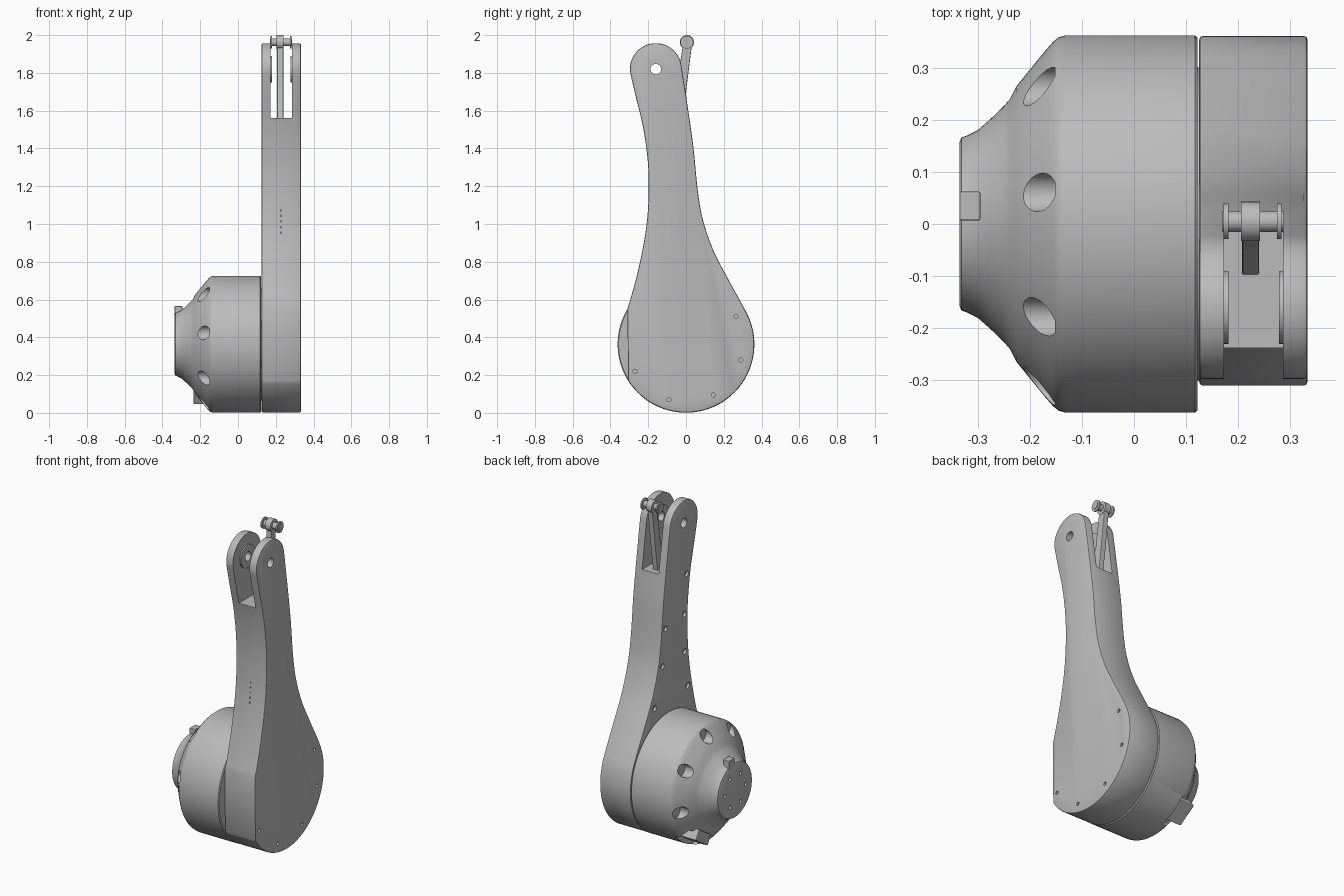
import bpy, bmesh
from math import sin, cos, pi, radians
from mathutils import Vector, Matrix

if "Cube" in bpy.data.objects:
    bpy.data.objects.remove(bpy.data.objects["Cube"])

grey = bpy.data.materials.new("plain grey")
grey.use_nodes = True
grey.diffuse_color = (0.5, 0.5, 0.5, 1)
grey.node_tree.nodes["Principled BSDF"].inputs["Base Color"].default_value = (0.5, 0.5, 0.5, 1)

AXIS = Vector((0, 0, 0.363))      # centre line of the drum
PIVOT = (-0.16, 1.82)             # knee pivot in y, z
HEAD = (0.005, 1.962)             # link pin in y, z


def make(name, bm):
    bmesh.ops.recalc_face_normals(bm, faces=bm.faces)
    mesh = bpy.data.meshes.new(name)
    bm.to_mesh(mesh)
    bm.free()
    mesh.materials.append(grey)
    ob = bpy.data.objects.new(name, mesh)
    bpy.context.collection.objects.link(ob)
    return ob


def activate(ob):
    bpy.ops.object.select_all(action="DESELECT")
    ob.select_set(True)
    bpy.context.view_layer.objects.active = ob


def smooth(ob, angle=32):
    activate(ob)
    bpy.ops.object.shade_smooth_by_angle(angle=radians(angle))


def bevel(ob, width, segments=2):
    activate(ob)
    mod = ob.modifiers.new("edge", "BEVEL")
    mod.width, mod.segments, mod.angle_limit = width, segments, radians(50)
    bpy.ops.object.modifier_apply(modifier=mod.name)


def cut(ob, bm):
    cutter = make("cutter", bm)
    cutter.hide_render = True
    activate(ob)
    mod = ob.modifiers.new("cut", "BOOLEAN")
    mod.operation, mod.solver, mod.object = "DIFFERENCE", "EXACT", cutter
    bpy.ops.object.modifier_apply(modifier=mod.name)
    bpy.data.objects.remove(cutter)


def rod(bm, x0, x1, y, z, r, sides=24):
    """Cylinder lying along x."""
    m = Matrix.Translation(((x0 + x1) / 2, y, z)) @ Matrix.Rotation(pi / 2, 4, "Y")
    bmesh.ops.create_cone(bm, cap_ends=True, segments=sides, radius1=r, radius2=r,
                          depth=x1 - x0, matrix=m)


def box(bm, lo, hi, turn=Matrix()):
    lo, hi = Vector(lo), Vector(hi)
    m = turn @ Matrix.Translation((lo + hi) / 2) @ Matrix.Diagonal((*(hi - lo), 1))
    bmesh.ops.create_cube(bm, size=1, matrix=m)


def lathe(name, profile, sides=96):
    """Spin an (x, radius) profile around the drum axis."""
    bm = bmesh.new()
    verts = [bm.verts.new((x, 0, AXIS.z + r)) for x, r in profile]
    edges = [bm.edges.new(p) for p in zip(verts, verts[1:])]
    bmesh.ops.spin(bm, geom=verts + edges, cent=AXIS, axis=(1, 0, 0), angle=2 * pi,
                   steps=sides, use_duplicate=False)
    bmesh.ops.remove_doubles(bm, verts=bm.verts, dist=0.0005)
    return make(name, bm)


def spline(pts, steps=5):
    """Smooth curve through the given points."""
    p = [Vector(q) for q in pts]
    p = [2 * p[0] - p[1]] + p + [2 * p[-1] - p[-2]]
    out = []
    for a, b, c, d in zip(p, p[1:], p[2:], p[3:]):
        for i in range(steps):
            t = i / steps
            out.append(0.5 * (2 * b + (c - a) * t + (2 * a - 5 * b + 4 * c - d) * t * t
                              + (3 * b - a - 3 * c + d) * t ** 3))
    return out + [p[-2]]


def arc(y, z, r, a0, a1, n):
    return [Vector((y + r * cos(radians(a0 + (a1 - a0) * i / n)),
                    z + r * sin(radians(a0 + (a1 - a0) * i / n)))) for i in range(n + 1)]


def plate(name, outline, x0, x1):
    """Extrude a y, z outline along x."""
    bm = bmesh.new()
    face = bm.faces.new([bm.verts.new((x0, y, z)) for y, z in outline])
    ext = bmesh.ops.extrude_face_region(bm, geom=[face])
    bmesh.ops.translate(bm, vec=(x1 - x0, 0, 0),
                        verts=[v for v in ext["geom"] if isinstance(v, bmesh.types.BMVert)])
    return make(name, bm)


# Leg shell: round hip, waisted shank and round knee
back_edge = spline([(0.305, 0.56), (0.22, 0.715), (0.145, 0.86), (0.09, 1.02), (0.062, 1.18),
                    (0.04, 1.4), (0.012, 1.6), (-0.023, 1.83)])
front_edge = spline([(-0.297, 1.81), (-0.27, 1.69), (-0.225, 1.5), (-0.2, 1.3), (-0.2, 1.1),
                     (-0.22, 0.92), (-0.262, 0.72), (-0.31, 0.55)])
outline = (arc(0, AXIS.z, 0.361, 212, 390, 48) + back_edge
           + arc(*PIVOT, 0.137, 6, 180, 28) + front_edge)
leg = plate("leg_shell", outline, 0.125, 0.333)
bevel(leg, 0.007)

# Knee slot, open through the front, top and back
bm = bmesh.new()
box(bm, (0.173, -0.5, 1.56), (0.286, 0.5, 2.1))
cut(leg, bm)

# Pivot bore and screw holes on both faces, vents in the front
bm = bmesh.new()
rod(bm, 0.1, 0.4, *PIVOT, 0.028)
for y, z in [(0.265, 0.51), (0.29, 0.28), (0.145, 0.095), (-0.09, 0.07), (-0.27, 0.22)]:
    rod(bm, 0.315, 0.35, y, z, 0.011, 12)
for y, z in [(-0.185, 1.5), (-0.163, 1.26), (-0.165, 1.03), (-0.195, 0.81),
             (0.02, 1.24), (0.05, 1.02), (0.125, 0.79)]:
    rod(bm, 0.11, 0.14, y, z, 0.017, 16)
for i in range(5):
    box(bm, (0.225, -0.26, 0.95 + i * 0.03), (0.231, -0.18, 0.958 + i * 0.03))
cut(leg, bm)
smooth(leg)

# Bearing rings on the inner walls of the slot
for name, x0, x1 in [("inner_bearing_ring", 0.17, 0.181), ("outer_bearing_ring", 0.278, 0.289)]:
    bm = bmesh.new()
    rod(bm, x0, x1, *PIVOT, 0.07, 40)
    ring = make(name, bm)
    bm = bmesh.new()
    rod(bm, x0 - 0.1, x1 + 0.1, *PIVOT, 0.028)
    cut(ring, bm)
    smooth(ring)

# Motor drum with a tapering nose
drum = lathe("motor_drum", [(-0.335, 0), (-0.335, 0.157), (-0.331, 0.166), (-0.32, 0.17),
                            (-0.3, 0.18), (-0.275, 0.202), (-0.25, 0.226), (-0.238, 0.24),
                            (-0.226, 0.264), (-0.205, 0.29), (-0.17, 0.333), (-0.155, 0.35),
                            (-0.145, 0.358), (-0.132, 0.362), (0.117, 0.362), (0.122, 0.357),
                            (0.122, 0.3), (0.15, 0.3), (0.15, 0)])

# Drilled scallops around the cone, bolt holes in the nose, cable recess below
bm = bmesh.new()
for i in range(8):
    a = radians(11 + 45 * i)
    rod(bm, -0.4, -0.152, 0.318 * sin(a), AXIS.z + 0.318 * cos(a), 0.037, 32)
for i in range(6):
    a = radians(30 + 60 * i)
    rod(bm, -0.36, -0.315, 0.1 * sin(a), AXIS.z + 0.1 * cos(a), 0.012, 12)
cut(drum, bm)
turn = Matrix.Translation(AXIS) @ Matrix.Rotation(radians(33), 4, "X")
bm = bmesh.new()
box(bm, (-0.3, -0.1, -0.5), (-0.12, 0.1, -0.29), turn)
cut(drum, bm)
smooth(drum)

# Cable socket sitting in the recess
bm = bmesh.new()
box(bm, (-0.235, -0.07, -0.335), (-0.13, 0.07, -0.27), turn)
bevel(make("cable_socket", bm), 0.005)

# Index key on the nose
bm = bmesh.new()
box(bm, (-0.335, 0.007, 0.49), (-0.295, 0.062, 0.565))
bevel(make("index_key", bm), 0.003)

# Push link rising out of the slot, with a round eye
link = plate("push_link", [(-0.115, 1.5), (-0.03, 1.5), (0.0, 1.7), (0.03, 1.94),
                           (-0.018, 1.94), (-0.05, 1.72)], 0.207, 0.24)
bevel(link, 0.004)
bm = bmesh.new()
rod(bm, 0.205, 0.242, *HEAD, 0.038, 32)
smooth(make("link_eye", bm))

# Link pin with end flanges
bm = bmesh.new()
rod(bm, 0.17, 0.287, *HEAD, 0.02)
for x in (0.172, 0.274):
    rod(bm, x, x + 0.009, *HEAD, 0.034)
smooth(make("link_pin", bm))
